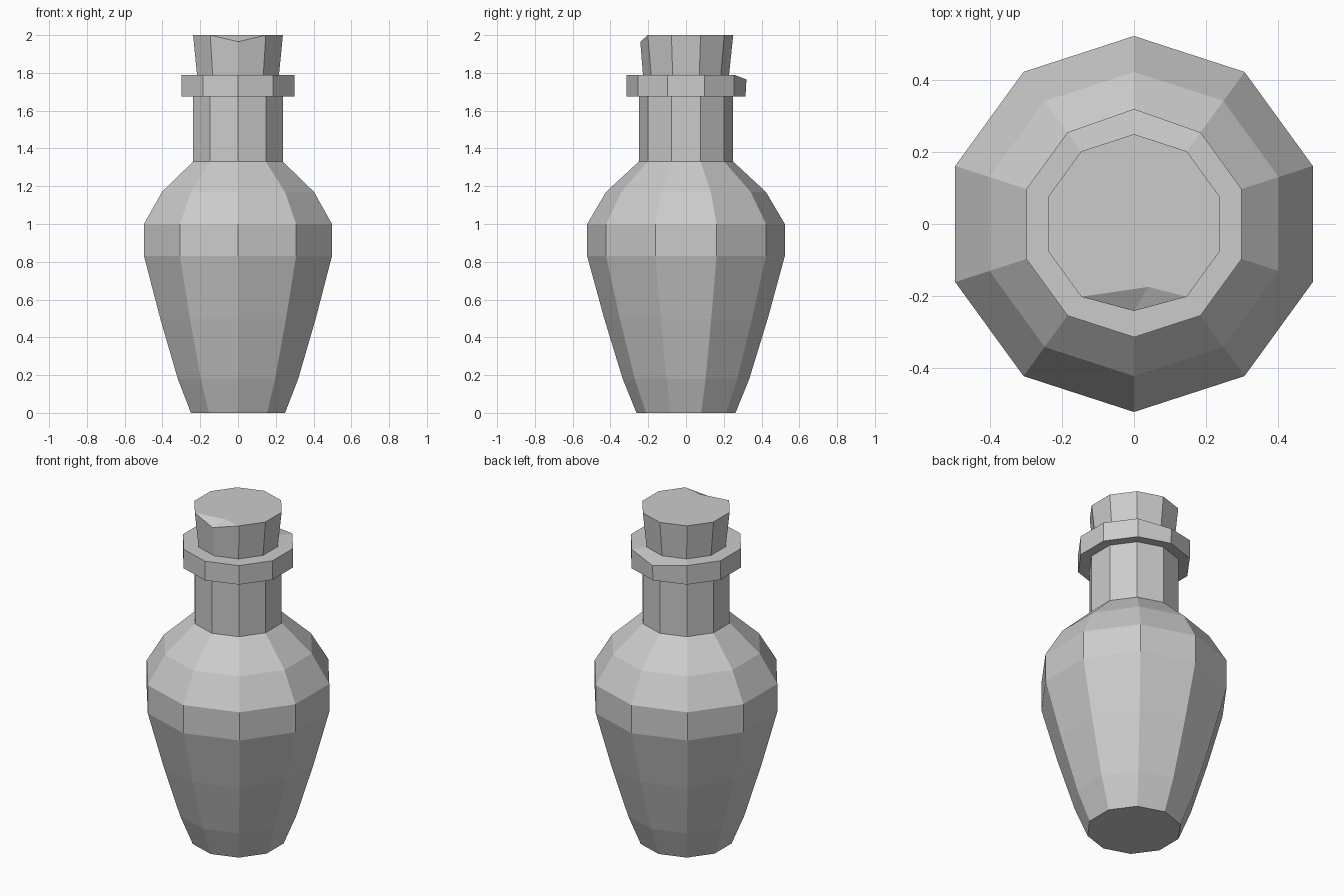
import bpy, bmesh, math

if "Cube" in bpy.data.objects:
    bpy.data.objects.remove(bpy.data.objects["Cube"])

SIDES = 10  # vertices lie at the front (-y) and back (+y)


def lathe(name, profile, cap_bottom=False, edit=None):
    """Revolve (radius, z) points into a faceted shell."""
    bm = bmesh.new()
    rings = []
    for r, z in profile:
        ring = []
        for k in range(SIDES):
            a = math.radians(90) + 2 * math.pi * k / SIDES
            ring.append(bm.verts.new((r * math.cos(a), r * math.sin(a), z)))
        rings.append(ring)
    for lo, hi in zip(rings, rings[1:]):
        for k in range(SIDES):
            j = (k + 1) % SIDES
            bm.faces.new((lo[k], lo[j], hi[j], hi[k]))
    if cap_bottom:
        bm.faces.new(rings[0][::-1])
    if edit:
        edit(bm, rings)
    bmesh.ops.triangulate(bm, faces=[f for f in bm.faces if len(f.verts) > 4])
    me = bpy.data.meshes.new(name)
    bm.to_mesh(me)
    bm.free()
    ob = bpy.data.objects.new(name, me)
    bpy.context.collection.objects.link(ob)
    return ob


# Tapered bottle body, shoulder and neck
lathe("bottle_body", [(0.262, 0), (0.335, 0.18), (0.433, 0.5), (0.523, 0.83),
                      (0.523, 1.0), (0.423, 1.17), (0.25, 1.33), (0.25, 1.68)],
      cap_bottom=True)


# Lip with a worn corner at the back
def wear_lip(bm, rings):
    back = rings[2][0]
    back.co.z = 1.765
    back.co.y = 0.32


lathe("bottle_lip", [(0.25, 1.68), (0.315, 1.675), (0.315, 1.79), (0.228, 1.79)],
      edit=wear_lip)


# Cork, flaring upward, with a chip cut from the front top edge
def chip_cork(bm, rings):
    top = rings[-1]
    front = SIDES // 2
    tip = top[front]
    tip.co = (0, -0.242, 1.965)
    inner = bm.verts.new((0.04, -0.175, 2.0))
    bm.faces.new([inner if k == front else v for k, v in enumerate(top)])
    bm.faces.new((top[front - 1], tip, inner))
    bm.faces.new((tip, top[front + 1], inner))


lathe("cork", [(0.228, 1.79), (0.25, 2.0)], edit=chip_cork)
